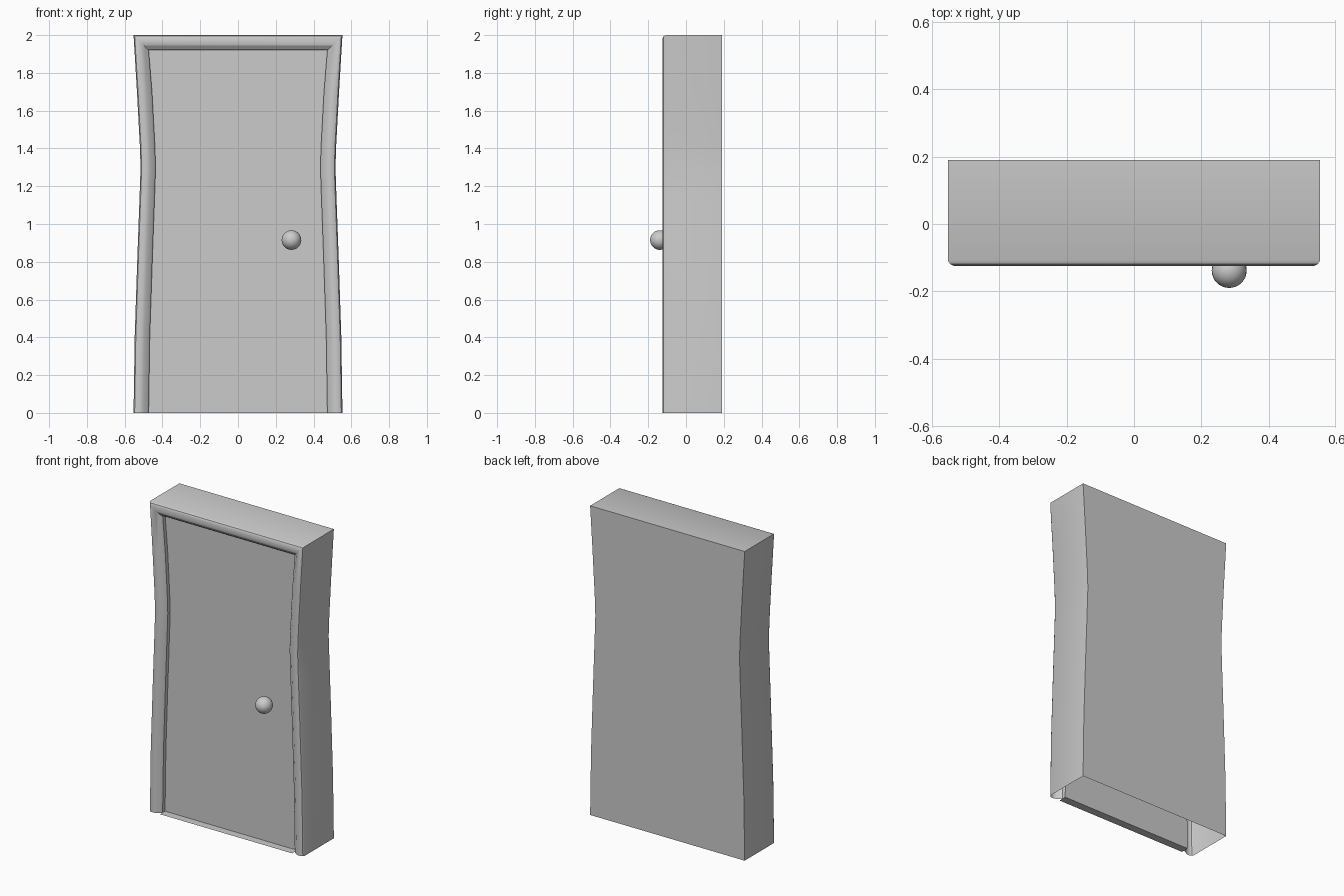
import bpy, math

if "Cube" in bpy.data.objects:
    bpy.data.objects.remove(bpy.data.objects["Cube"])

def make(name, verts, faces):
    me = bpy.data.meshes.new(name)
    me.from_pydata(verts, [], faces)
    me.update()
    ob = bpy.data.objects.new(name, me)
    bpy.context.collection.objects.link(ob)
    return ob

def smooth(ob, angle):
    bpy.ops.object.select_all(action='DESELECT')
    ob.select_set(True)
    bpy.context.view_layer.objects.active = ob
    bpy.ops.object.shade_smooth_by_angle(angle=math.radians(angle))

# half width at each height: pinched waist
SIDE = [(0.553, 0), (0.547, 0.4), (0.532, 0.85), (0.521, 1.15), (0.516, 1.3),
        (0.520, 1.42), (0.535, 1.7), (0.553, 2.0)]
# frame section: (inset from the outline, y), back to front to door recess
SECTION = [(0, 0.19), (0, -0.108), (0.006, -0.119), (0.018, -0.125), (0.036, -0.125),
           (0.05, -0.121), (0.06, -0.112), (0.072, -0.106), (0.08, -0.095), (0.08, -0.07)]

def half_outline(inset):
    return [(w - inset, z - (inset if z == 2.0 else 0)) for w, z in SIDE]

def panel(name, inset, y, facing_front):
    pts = half_outline(inset)
    verts = [(s * w, y, z) for w, z in pts for s in (-1, 1)]
    faces = []
    for i in range(len(pts) - 1):
        f = (2 * i, 2 * i + 1, 2 * i + 3, 2 * i + 2)
        faces.append(f if facing_front else f[::-1])
    return make(name, verts, faces)

# moulded frame swept up the left side, over the top and down the right
verts, faces = [], []
n = len(SECTION)
for inset, y in SECTION:
    half = half_outline(inset)
    verts += [(-w, y, z) for w, z in half] + [(w, y, z) for w, z in reversed(half)]
m = 2 * len(SIDE)
for j in range(n - 1):
    for i in range(m - 1):
        a, b = j * m + i, (j + 1) * m + i
        faces.append((a, b, b + 1, a + 1))
smooth(make("door_frame", verts, faces), 32)

# flat back and recessed door
panel("back_panel", 0, 0.19, False)
panel("door_panel", 0.08, -0.07, True)

# thin sill between door and frame front, the rest of the base is open
w = SIDE[0][0] - 0.08
make("sill", [(-w, -0.122, 0), (w, -0.122, 0), (w, -0.07, 0), (-w, -0.07, 0)], [(0, 1, 2, 3)])

# round knob
bpy.ops.mesh.primitive_uv_sphere_add(segments=24, ring_count=16, radius=0.052,
                                     location=(0.283, -0.138, 0.915),
                                     rotation=(math.pi / 2, 0, 0))
knob = bpy.context.object
knob.name = "door_knob"
smooth(knob, 40)
